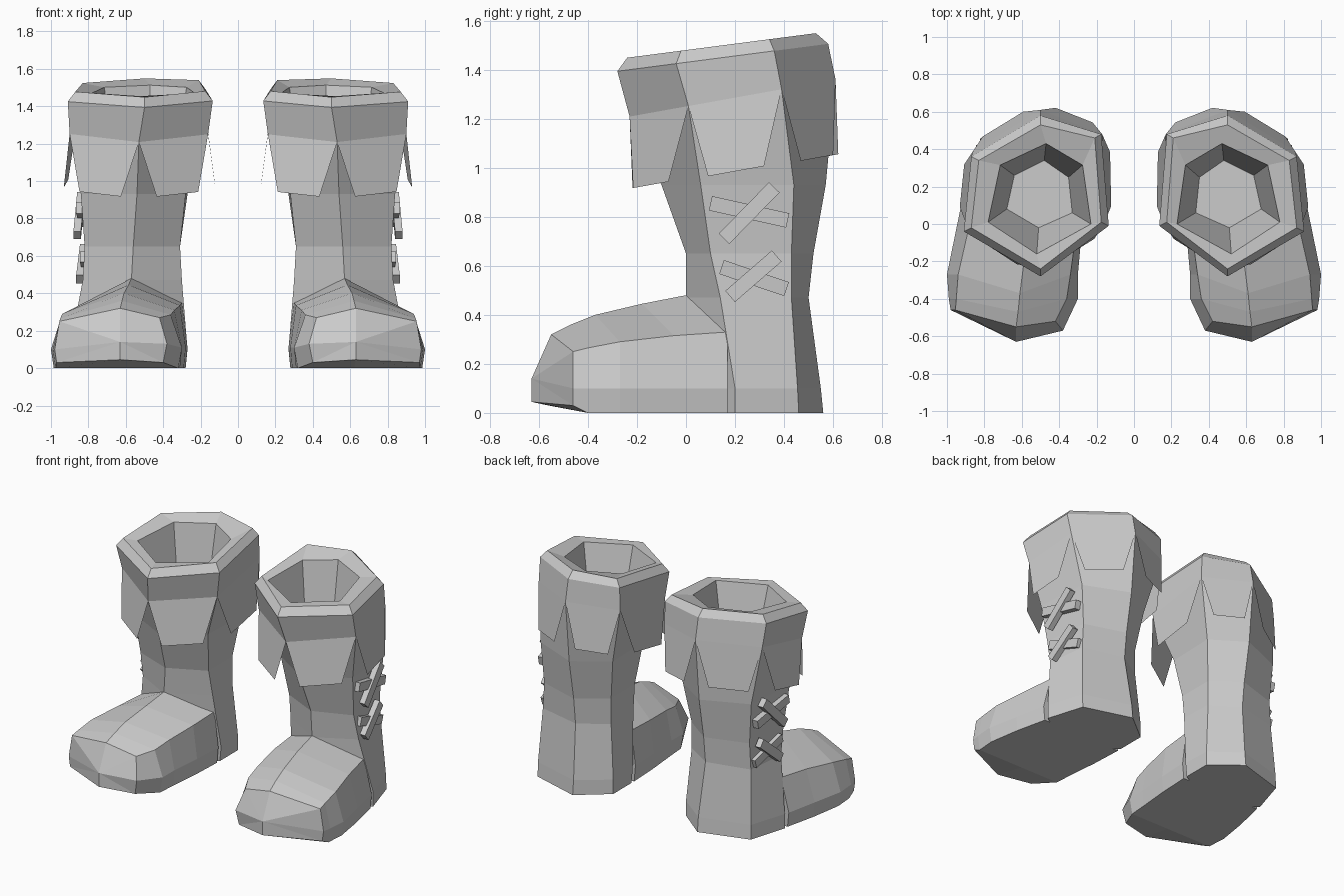
import bpy, bmesh
from mathutils import Vector

if "Cube" in bpy.data.objects:
    bpy.data.objects.remove(bpy.data.objects["Cube"])


def finish(name, bm):
    """Store a flat-shaded mesh and mirror it to make the other boot."""
    bmesh.ops.recalc_face_normals(bm, faces=bm.faces[:])
    me = bpy.data.meshes.new(name)
    bm.to_mesh(me)
    bm.free()
    ob = bpy.data.objects.new(name, me)
    bpy.context.collection.objects.link(ob)
    ob.modifiers.new("mirror", "MIRROR")
    return ob


def loft(name, rings, start=None, end=None):
    """Skin equal rings; ends are a fan to a point, or a flat cap."""
    bm = bmesh.new()
    vs = [[bm.verts.new(p) for p in r] for r in rings]
    n = len(vs[0])
    for a, b in zip(vs, vs[1:]):
        for i in range(n):
            j = (i + 1) % n
            bm.faces.new((a[i], a[j], b[j], b[i]))
    for ring, tip in ((vs[0], start), (vs[-1], end)):
        if tip:
            t = bm.verts.new(tip)
            for i in range(n):
                bm.faces.new((ring[i], ring[(i + 1) % n], t))
        else:
            bm.faces.new(ring)
    return finish(name, bm)


def ring(z, slope, pts):
    return [Vector((x, y, z + slope * y)) for x, y in pts]


# Shaft: six-sided rings (front, inner front, inner back, back, outer back, outer front)
cuff_low = ring(1.25, 0.18, [(.53, -.23), (.16, 0), (.17, .48), (.5, .61), (.86, .39), (.90, .01)])
cuff_top = [(.50, -.28), (.135, -.01), (.175, .48), (.5, .58), (.87, .36), (.91, -.04)]
lip = [(.50, -.24), (.175, .01), (.21, .46), (.5, .53), (.83, .34), (.87, -.02)]
hole = [(.52, -.16), (.23, .0), (.275, .315), (.47, .43), (.715, .315), (.78, .01)]
hole_floor = [(.51, -.02), (.33, .06), (.35, .25), (.48, .34), (.64, .26), (.68, .08)]
loft("boot_shaft", [
    ring(0, 0, [(.6, .0), (.28, .2), (.28, .4), (.48, .56), (.82, .46), (.90, .2)]),
    ring(.10, 0, [(.6, .0), (.27, .2), (.28, .4), (.48, .55), (.82, .455), (.90, .2)]),
    ring(.47, 0, [(.57, .0), (.30, .15), (.31, .38), (.5, .50), (.80, .43), (.83, .14)]),
    ring(.65, 0, [(.56, .0), (.31, .12), (.31, .38), (.5, .52), (.79, .43), (.82, .10)]),
    ring(.93, 0, [(.54, -.10), (.28, .07), (.27, .42), (.5, .57), (.81, .44), (.84, .06)]),
    cuff_low,
    ring(1.43, .13, cuff_top),
    ring(1.48, .13, lip),
    ring(1.47, .10, hole),
    ring(1.0, 0, hole_floor),
])


# Foot: sections running from the ankle to the toe
def section(y, low, mid, top, edge_z, ridge, sole_z=0.0):
    return [(.62, y, sole_z), (low[0], y, sole_z), (mid[0], y, .11), (top[0], y, edge_z + .02),
            ridge, (top[1], y, edge_z), (mid[1], y, .10), (low[1], y, sole_z)]


toe = section(-.46, (.40, .97), (.36, .98), (.42, .955), .25, (.63, -.55, .32), .03)
toe[0] = (.63, -.63, .045)
toe[1] = (.40, -.56, .03)
toe[2] = (.38, -.57, .13)
toe[3] = (.42, -.52, .27)
loft("boot_foot", [
    section(.17, (.28, .90), (.27, .91), (.30, .85), .33, (.57, .0, .48)),
    section(-.05, (.29, .95), (.28, .955), (.31, .89), .315, (.585, -.18, .445)),
    section(-.27, (.31, .985), (.30, 1.0), (.34, .94), .29, (.61, -.37, .40)),
    section(-.40, (.32, .975), (.30, .99), (.36, .95), .265, (.62, -.47, .36)),
    toe,
], start=(.57, .17, .2), end=(.63, -.63, .14))

# Cuff flaps: one hanging tapered sheet for each side
bm = bmesh.new()
for i in range(6):
    a, b = cuff_low[i], cuff_low[(i + 1) % 6]
    out = (b - a).cross(Vector((0, 0, 1)))
    out.z = 0
    out.normalize()
    if out.dot((a + b) / 2 - Vector((.52, .17, 0))) < 0:
        out.negate()
    drop = out * .04 - Vector((0, 0, .3))
    bm.faces.new([bm.verts.new(p) for p in (a, b, a.lerp(b, .8) + drop, a.lerp(b, .2) + drop)])
finish("cuff_flaps", bm)

# Laces: crossed straps on the outer side, given as y-z end points
bm = bmesh.new()
for x, p, q in [(.835, (.10, .855), (.415, .785)), (.85, (.155, .71), (.36, .92)),
                (.815, (.145, .595), (.41, .505)), (.835, (.18, .475), (.37, .64))]:
    a, b = Vector((x + .01, *p)), Vector((x - .01, *q))
    side = (b - a).cross(Vector((1, 0, 0))).normalized() * .03
    thick = Vector((.02, 0, 0))
    ends = [[bm.verts.new(c + s * side + t * thick) for s, t in ((1, 1), (-1, 1), (-1, -1), (1, -1))]
            for c in (a, b)]
    for i in range(4):
        j = (i + 1) % 4
        bm.faces.new((ends[0][i], ends[0][j], ends[1][j], ends[1][i]))
    for e in ends:
        bm.faces.new(e)
finish("laces", bm)
